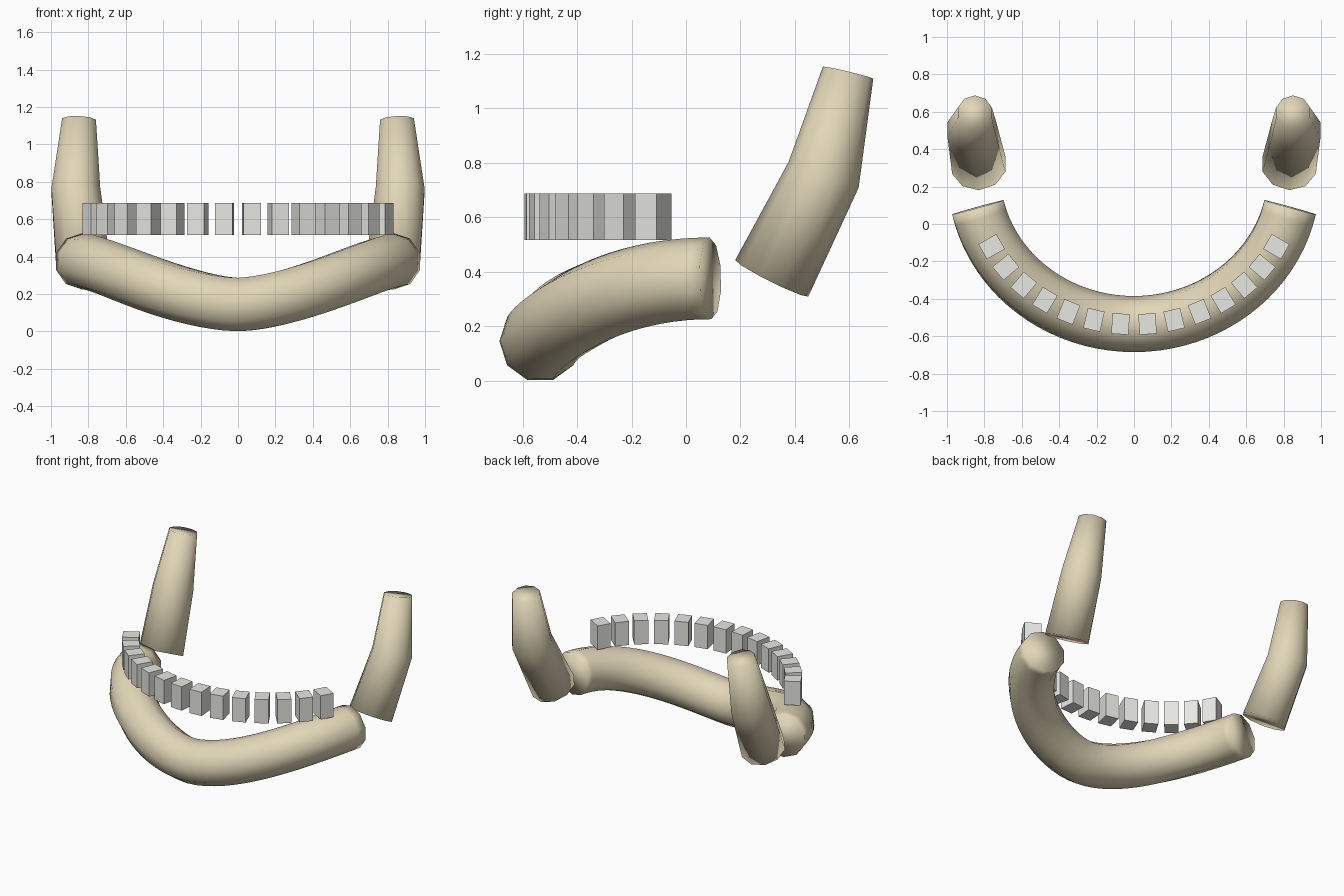
import bpy, bmesh, math
from mathutils import Vector, Matrix

if "Cube" in bpy.data.objects:
    bpy.data.objects.remove(bpy.data.objects["Cube"])


def material(name, rgb):
    m = bpy.data.materials.new(name)
    m.diffuse_color = (*rgb, 1)
    m.use_nodes = True
    m.node_tree.nodes["Principled BSDF"].inputs["Base Color"].default_value = m.diffuse_color
    return m


bone = material("bone beige", (0.76, 0.68, 0.48))
enamel = material("tooth white", (0.86, 0.86, 0.82))
SIDES = 10


def finish(bm, name, mat, smooth):
    bmesh.ops.recalc_face_normals(bm, faces=bm.faces[:])
    for f in bm.faces:
        f.smooth = smooth
    me = bpy.data.meshes.new(name)
    bm.to_mesh(me)
    bm.free()
    me.materials.append(mat)
    ob = bpy.data.objects.new(name, me)
    bpy.context.collection.objects.link(ob)
    return ob


def tube(name, path, radii, ref, twist):
    """Capped ten-sided tube along a path; twist gives the ring phase per point."""
    pts = [Vector(p) for p in path]
    bm = bmesh.new()
    rings = []
    for i, p in enumerate(pts):
        before = (p - pts[i - 1]).normalized() if i else Vector()
        after = (pts[i + 1] - p).normalized() if i < len(pts) - 1 else Vector()
        t = (before + after).normalized()
        side = t.cross(Vector(ref)).normalized()
        up = side.cross(t)
        ring = []
        for k in range(SIDES):
            a = math.tau * k / SIDES + twist[i]
            ring.append(bm.verts.new(p + radii[i] * (side * math.cos(a) + up * math.sin(a))))
        rings.append(ring)
    for r0, r1 in zip(rings, rings[1:]):
        for k in range(SIDES):
            j = (k + 1) % SIDES
            bm.faces.new((r0[k], r0[j], r1[j], r1[k]))
    bm.faces.new(rings[0])
    bm.faces.new(rings[-1])
    return finish(bm, name, bone, True)


# Jaw body: elliptical arch that dips at the chin
A, B, CY = 0.855, 0.797, 0.262
T_END = math.radians(77.5)
N = 40
path, twist = [], []
for i in range(N + 1):
    u = 2 * i / N - 1
    t = u * T_END
    rise = abs(math.sin(math.pi / 2 * u)) ** 1.6
    path.append((A * math.sin(t), CY - B * math.cos(t), 0.144 + 0.231 * rise))
    twist.append(math.radians(18) * u)
tube("jaw_body", path, [0.15] * (N + 1), (0, 0, 1), twist)

# Upright rear branches, tapered with one bend
for s, label in ((-1, "left"), (1, "right")):
    tube("jaw_branch_" + label,
         [(s * 0.83, 0.315, 0.375), (s * 0.867, 0.505, 0.755), (s * 0.85, 0.595, 1.13)],
         [0.15, 0.137, 0.095], (1, 0, 0), [0, 0, 0])

# Row of fourteen block teeth following the arch
TB, TC = 0.764, 0.227
for i in range(14):
    t = math.radians(9.68 * (i - 6.5))
    x, y = A * math.sin(t), TC - TB * math.cos(t)
    turn = math.atan2(TB * math.sin(t), A * math.cos(t))
    bm = bmesh.new()
    bmesh.ops.create_cube(bm, size=1, matrix=(
        Matrix.Translation((x, y, 0.601))
        @ Matrix.Rotation(turn, 4, 'Z')
        @ Matrix.Diagonal((0.092, 0.11, 0.17, 1))))
    finish(bm, f"tooth_{i + 1}", enamel, False)
